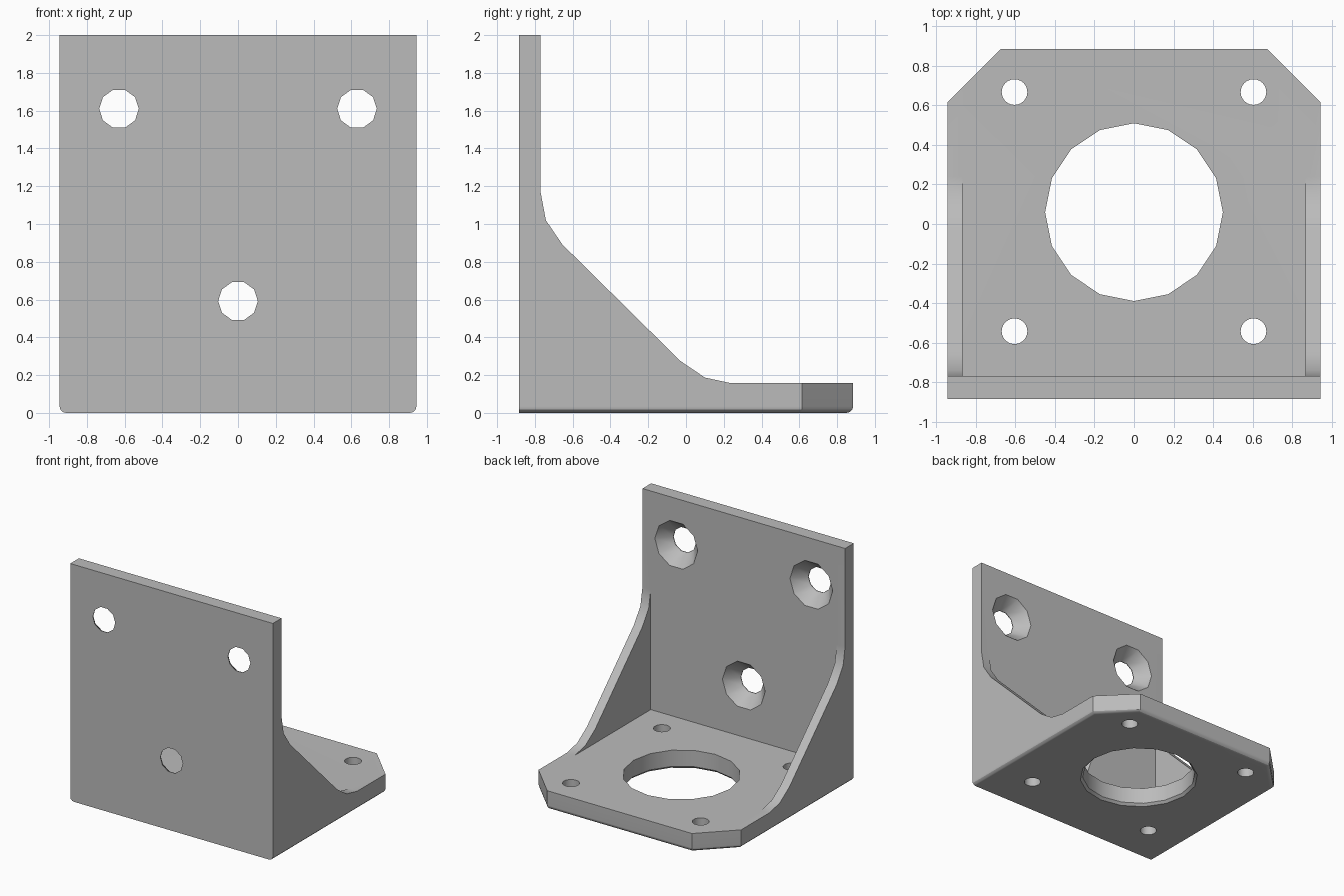
import bpy, bmesh, math
from mathutils import Vector

if "Cube" in bpy.data.objects:
    bpy.data.objects.remove(bpy.data.objects["Cube"], do_unlink=True)

HALF_X, HALF_Y, TOP = 0.945, 0.885, 2.0
WALL_Y, BASE_Z, RIB_X = -0.77, 0.157, 0.868

grey = bpy.data.materials.new("matte grey")
grey.use_nodes = True
grey.diffuse_color = (0.5, 0.5, 0.5, 1)
grey.node_tree.nodes["Principled BSDF"].inputs["Base Color"].default_value = (0.5, 0.5, 0.5, 1)


def make_object(name, bm):
    bmesh.ops.recalc_face_normals(bm, faces=bm.faces)
    mesh = bpy.data.meshes.new(name)
    bm.to_mesh(mesh)
    bm.free()
    mesh.materials.append(grey)
    obj = bpy.data.objects.new(name, mesh)
    bpy.context.collection.objects.link(obj)
    return obj


def lathe_cutter(name, center, axis, rings, sides):
    """Solid along an axis ('Y' or 'Z') through rings of (position, radius)."""
    bm = bmesh.new()
    loops = []
    for pos, radius in rings:
        loop = []
        for i in range(sides):
            a = math.tau * i / sides
            u, v = center[0] + radius * math.cos(a), center[1] + radius * math.sin(a)
            loop.append(bm.verts.new((u, v, pos) if axis == 'Z' else (u, pos, v)))
        loops.append(loop)
    for low, high in zip(loops, loops[1:]):
        for i in range(sides):
            j = (i + 1) % sides
            bm.faces.new((low[i], low[j], high[j], high[i]))
    bm.faces.new(loops[0])
    bm.faces.new(loops[-1])
    return make_object(name, bm)


# Bracket body: side profile swept across the width
profile = [(-HALF_Y, 0), (HALF_Y, 0), (HALF_Y, BASE_Z), (0.24, BASE_Z), (0.1, 0.187),
           (-0.03, 0.275), (-0.655, 0.892), (-0.742, 1.02), (WALL_Y, 1.17),
           (WALL_Y, TOP), (-HALF_Y, TOP)]
bm = bmesh.new()
side = bm.faces.new([bm.verts.new((-HALF_X, y, z)) for y, z in profile])
swept = bmesh.ops.extrude_face_region(bm, geom=[side])
bmesh.ops.translate(bm, vec=(2 * HALF_X, 0, 0),
                    verts=[v for v in swept["geom"] if isinstance(v, bmesh.types.BMVert)])

# Clipped back corners
for s in (-1, 1):
    cut = bmesh.ops.bisect_plane(bm, geom=bm.verts[:] + bm.edges[:] + bm.faces[:],
                                 plane_co=(s * HALF_X, 0.615, 0), plane_no=Vector((s, 1, 0)),
                                 clear_outer=True)
    rim = [e for e in cut["geom_cut"] if isinstance(e, bmesh.types.BMEdge)]
    bmesh.ops.holes_fill(bm, edges=rim, sides=0)
bmesh.ops.recalc_face_normals(bm, faces=bm.faces)

# Rounded bottom edges on every side but the front
bottom = [e for e in bm.edges if all(v.co.z < 0.001 for v in e.verts)
          and any(v.co.y > -HALF_Y + 0.01 for v in e.verts)]
bmesh.ops.bevel(bm, geom=bottom, offset=0.035, segments=3, profile=0.5, affect='EDGES')
bracket = make_object("mounting_bracket", bm)

# Space between the two side ribs
cutters = []
bm = bmesh.new()
bmesh.ops.create_cube(bm, size=2)
for v in bm.verts:
    v.co = (v.co.x * RIB_X, WALL_Y if v.co.y < 0 else 1.2, BASE_Z if v.co.z < 0 else 2.4)
cutters.append(make_object("rib_gap_cutter", bm))

# Countersunk wall holes
slope = 0.098 / (HALF_Y + WALL_Y)
for x, z in ((-0.63, 1.61), (0.63, 1.61), (0, 0.592)):
    rings = [(-1, 0.105), (-HALF_Y + 0.005, 0.105), (WALL_Y + 0.05, 0.2 + 0.05 * slope)]
    cutters.append(lathe_cutter("wall_hole_cutter", (x, z), 'Y', rings, 10))

# Large base opening with a flared lower rim
cutters.append(lathe_cutter("base_opening_cutter", (0, 0.06), 'Z',
                            [(-0.05, 0.52), (0.02, 0.45), (0.3, 0.45)], 16))

# Four base screw holes
for x in (-0.605, 0.605):
    for y in (-0.543, 0.668):
        cutters.append(lathe_cutter("screw_hole_cutter", (x, y), 'Z',
                                    [(-0.1, 0.065), (0.3, 0.065)], 24))

# Apply the cuts
bpy.ops.object.select_all(action='DESELECT')
bpy.context.view_layer.objects.active = bracket
bracket.select_set(True)
for cutter in cutters:
    mod = bracket.modifiers.new("cut", 'BOOLEAN')
    mod.operation, mod.solver, mod.object = 'DIFFERENCE', 'EXACT', cutter
    bpy.ops.object.modifier_apply(modifier=mod.name)
    bpy.data.objects.remove(cutter, do_unlink=True)

# Smooth the rounded parts and keep the flats flat
bpy.ops.object.shade_smooth_by_angle(angle=math.radians(30))
weighted = bracket.modifiers.new("flat_normals", 'WEIGHTED_NORMAL')
weighted.keep_sharp = True
